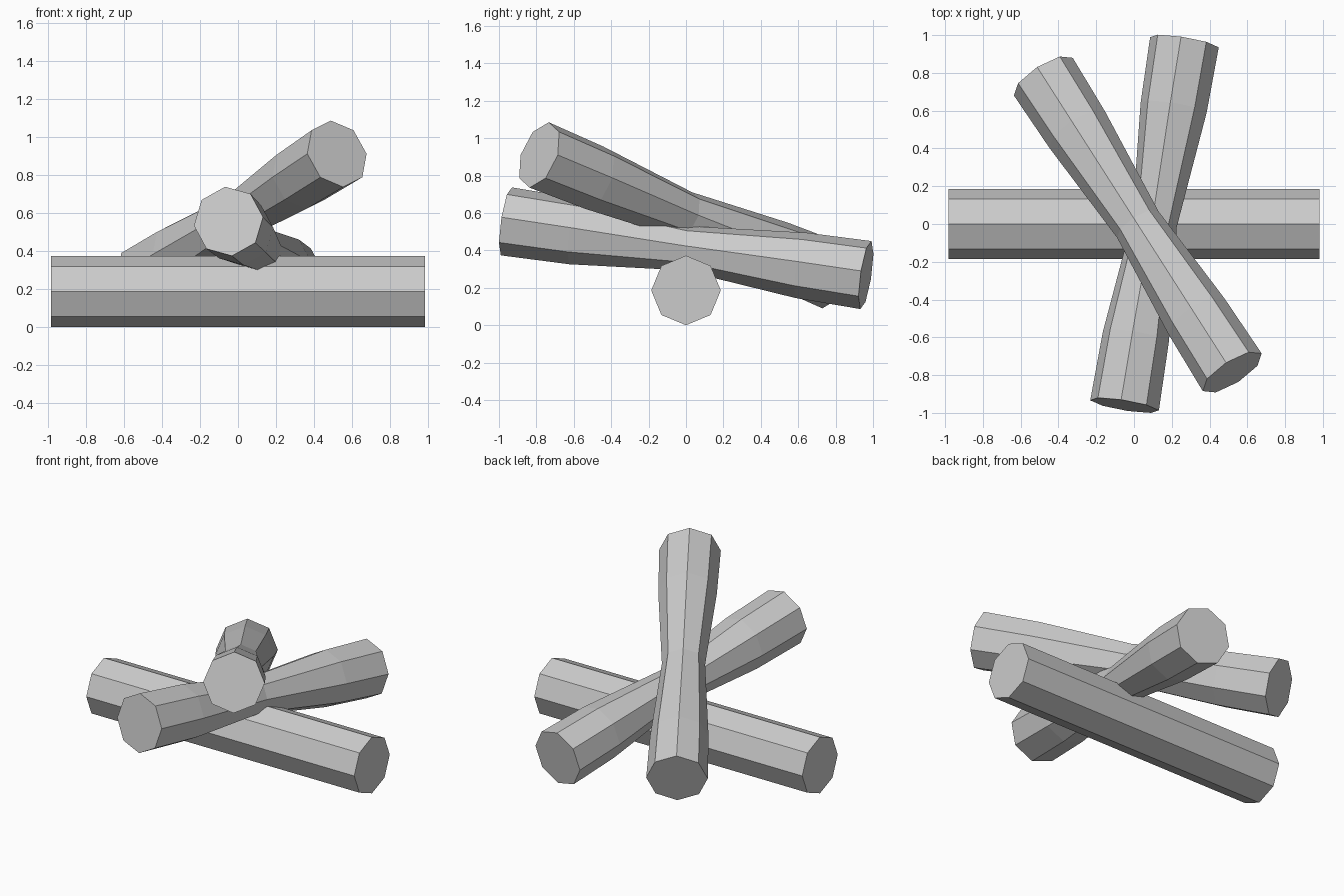
import bpy
import bmesh
import math
from mathutils import Vector, Matrix

cube = bpy.data.objects.get("Cube")
if cube:
    bpy.data.objects.remove(cube, do_unlink=True)

# Single flat grey
grey = bpy.data.materials.new("light grey")
grey.use_nodes = True
colour = (0.6, 0.6, 0.6, 1)
grey.diffuse_color = colour
grey.node_tree.nodes["Principled BSDF"].inputs["Base Color"].default_value = colour

SIDES = 8


def log(name, start, end, rings, roll=0.0):
    """Capped octagonal log; rings are (position along the log 0..1, radius)."""
    start, end = Vector(start), Vector(end)
    axis = (end - start).normalized()
    side = axis.cross(Vector((0, 0, 1))).normalized()
    up = Matrix.Rotation(math.radians(roll), 3, axis) @ side.cross(axis)
    side = axis.cross(up)
    bm = bmesh.new()
    loops = []
    for t, radius in rings:
        centre = start.lerp(end, t)
        angles = [math.tau * i / SIDES for i in range(SIDES)]
        loops.append([bm.verts.new(centre + radius * (up * math.cos(a) + side * math.sin(a)))
                      for a in angles])
    for a, b in zip(loops, loops[1:]):
        for i in range(SIDES):
            j = (i + 1) % SIDES
            bm.faces.new((a[i], a[j], b[j], b[i]))
    bm.faces.new(loops[0])
    bm.faces.new(loops[-1])
    bmesh.ops.recalc_face_normals(bm, faces=bm.faces[:])
    mesh = bpy.data.meshes.new(name)
    bm.to_mesh(mesh)
    bm.free()
    mesh.materials.append(grey)
    obj = bpy.data.objects.new(name, mesh)
    bpy.context.collection.objects.link(obj)
    return obj


def waisted(radius, shoulder, waist):
    return [(0, radius), (0.19, shoulder), (0.5, waist), (0.82, shoulder), (1, radius)]


# Straight log on the ground
log("bottom_log", (-0.982, 0, 0.186), (0.982, 0, 0.186), [(0, 0.186), (1, 0.186)])

# Leaning logs, pinched where they cross
log("middle_log", (-0.05, -0.96, 0.555), (0.267, 0.962, 0.268),
    waisted(0.185, 0.178, 0.12), roll=-7)
log("top_log", (0.52, -0.785, 0.91), (-0.48, 0.78, 0.265),
    waisted(0.185, 0.176, 0.13))
